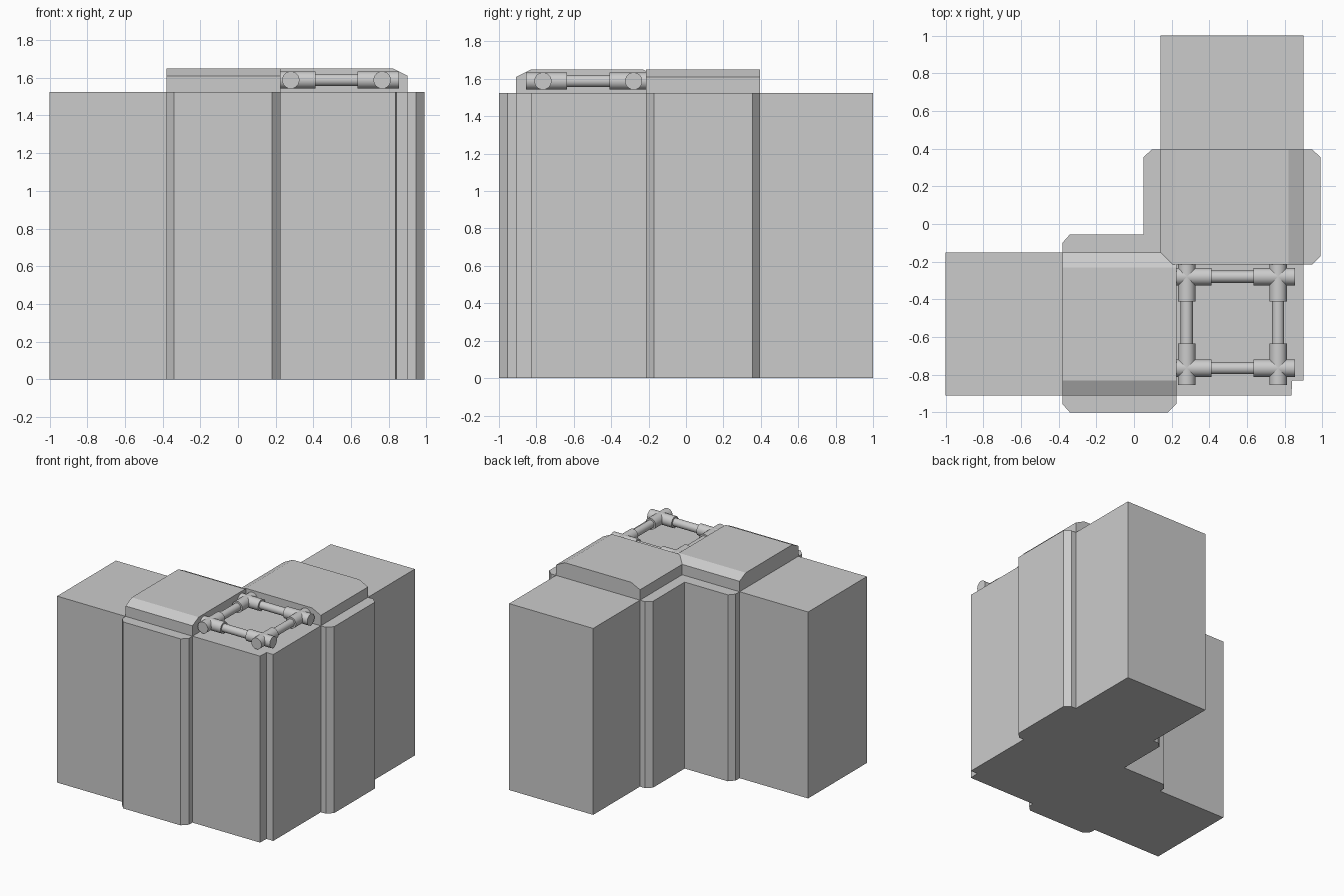
import bpy, bmesh
from math import pi
from mathutils import Vector

if "Cube" in bpy.data.objects:
    bpy.data.objects.remove(bpy.data.objects["Cube"])


def extrude_profile(name, points, direction):
    """Closed solid from a planar outline swept along a vector."""
    bm = bmesh.new()
    face = bm.faces.new([bm.verts.new(p) for p in points])
    swept = bmesh.ops.extrude_face_region(bm, geom=[face], use_keep_orig=True)
    verts = [g for g in swept['geom'] if isinstance(g, bmesh.types.BMVert)]
    bmesh.ops.translate(bm, verts=verts, vec=direction)
    bmesh.ops.recalc_face_normals(bm, faces=bm.faces)
    mesh = bpy.data.meshes.new(name)
    bm.to_mesh(mesh)
    bm.free()
    obj = bpy.data.objects.new(name, mesh)
    bpy.context.collection.objects.link(obj)
    return obj


def tube(name, start, end, radius):
    """Smooth cylinder between two points along x or y."""
    a, b = Vector(start), Vector(end)
    d = b - a
    bpy.ops.mesh.primitive_cylinder_add(vertices=24, radius=radius, depth=d.length,
                                        location=(a + b) / 2,
                                        rotation=d.to_track_quat('Z', 'Y').to_euler())
    obj = bpy.context.object
    obj.name = name
    bpy.ops.object.shade_smooth_by_angle(angle=pi / 6)
    return obj


WALL_TOP = 1.525

# L-shaped wall with a chamfered collar around each arm and a notched outer corner
outline = [
    (-1, -.91), (-.38, -.91), (-.38, -.955), (-.34, -1), (.18, -1), (.225, -.955),
    (.225, -.91), (.835, -.91), (.84, -.83), (.9, -.83), (.9, -.215), (.945, -.215),
    (.99, -.17), (.99, .355), (.945, .395), (.9, .395), (.9, 1), (.14, 1),
    (.14, .395), (.095, .395), (.05, .355), (.05, -.055), (-.34, -.055),
    (-.38, -.1), (-.38, -.15), (-1, -.15)]
extrude_profile("corner_wall", [(x, y, 0) for x, y in outline], (0, 0, WALL_TOP))


# Raised caps with sloped shoulders on top of each collar
def cap_profile(lo, hi):
    return [(lo, WALL_TOP), (lo, 1.61), (lo + .08, 1.65),
            (hi - .08, 1.65), (hi, 1.61), (hi, WALL_TOP)]


extrude_profile("left_cap", [(-.38, u, z) for u, z in cap_profile(-.91, -.15)], (.605, 0, 0))
extrude_profile("back_cap", [(u, -.215, z) for u, z in cap_profile(.14, .9)], (0, .61, 0))

# Square pipe frame on the outer corner with cross fittings
X, Y, Z = (.28, .765), (-.765, -.28), 1.588
OUT, INNER = .09, .13
for y in Y:
    tube("frame_pipe_x", (X[0], y, Z), (X[1], y, Z), .032)
for x in X:
    tube("frame_pipe_y", (x, Y[0], Z), (x, Y[1], Z), .032)
for i, x in enumerate(X):
    for j, y in enumerate(Y):
        sx, sy = (1, -1)[i], (1, -1)[j]
        tube("fitting_x", (x - sx * OUT, y, Z), (x + sx * INNER, y, Z), .046)
        tube("fitting_y", (x, y - sy * OUT, Z), (x, y + sy * INNER, Z), .046)
